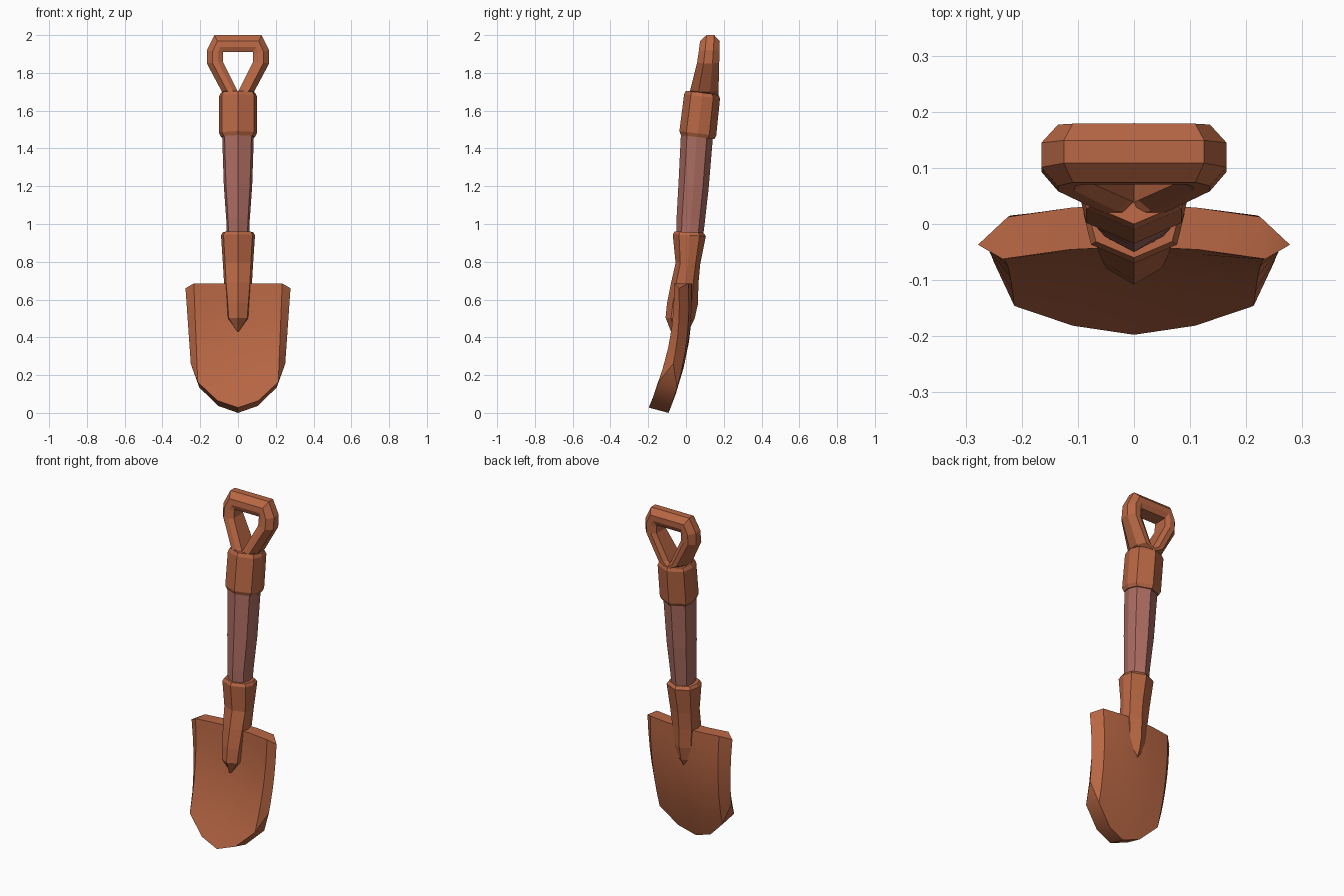
import bpy, bmesh

if "Cube" in bpy.data.objects:
    bpy.data.objects.remove(bpy.data.objects["Cube"])


def material(name, color):
    m = bpy.data.materials.new(name)
    m.diffuse_color = color
    m.use_nodes = True
    m.node_tree.nodes["Principled BSDF"].inputs["Base Color"].default_value = m.diffuse_color
    return m


METAL = material("rust_metal", (0.48, 0.135, 0.058, 1))
WOOD = material("red_wood", (0.41, 0.15, 0.12, 1))


def loft(name, rings, mat, closed=False, smooth=False):
    """Bridge rings of equal, even length; cap the ends unless closed."""
    bm = bmesh.new()
    vs = [[bm.verts.new(p) for p in r] for r in rings]
    n = len(vs[0])
    pairs = list(zip(vs, vs[1:])) + ([(vs[-1], vs[0])] if closed else [])
    for a, b in pairs:
        for i in range(n):
            j = (i + 1) % n
            bm.faces.new((a[i], a[j], b[j], b[i]))
    if not closed:
        for r in (vs[0], vs[-1]):
            for i in range(n // 2):
                quad = (r[i], r[i + 1], r[n - i - 1], r[(n - i) % n])
                bm.faces.new(list(dict.fromkeys(quad)))
    bmesh.ops.recalc_face_normals(bm, faces=bm.faces)
    me = bpy.data.meshes.new(name)
    bm.to_mesh(me)
    bm.free()
    me.materials.append(mat)
    ob = bpy.data.objects.new(name, me)
    bpy.context.collection.objects.link(ob)
    if smooth:
        bpy.ops.object.select_all(action='DESELECT')
        ob.select_set(True)
        bpy.context.view_layer.objects.active = ob
        bpy.ops.object.shade_smooth_by_angle(angle=0.5)
    return ob


OCTAGON = [(0, -1), (.85, -.62), (1, 0), (.85, .62),
           (0, 1), (-.85, .62), (-1, 0), (-.85, -.62)]


def tube(name, rings, mat, slope=0.12):
    """Eight-sided leaning tube; each ring is z, front y, back y, half width."""
    out = []
    for z, f, b, hx in rings:
        c, hy = (f + b) / 2, (b - f) / 2
        out.append([(x * hx, c + y * hy, z - slope * y * hy) for x, y in OCTAGON])
    return loft(name, out, mat)


# Shaft, upper collar and lower socket
tube("shaft", [(.90, -.05, .085, .058), (1.02, -.05, .10, .062),
               (1.2, -.04, .12, .075), (1.5, -.025, .145, .085)], WOOD)
tube("collar", [(1.46, -.027, .15, .09), (1.48, -.035, .16, .10),
                (1.675, -.01, .18, .10), (1.695, 0, .172, .09)], METAL)
tube("socket", [(.43, -.08, .01, .006), (.50, -.108, .045, .058),
                (.58, -.10, .063, .064), (.69, -.078, .066, .074),
                (.79, -.055, .075, .08), (.94, -.07, .105, .09),
                (.957, -.06, .092, .08)], METAL, 0.05)

# D-shaped grip: a section swept round the hole (inner x, z, outer x, z)
half = [(0, 1.91, 0, 2.0), (.08, 1.91, .125, 2.0), (.08, 1.90, .165, 1.92),
        (.08, 1.86, .165, 1.85), (.008, 1.715, .085, 1.70), (0, 1.70, 0, 1.66)]
stations = half + [(-a, b, -c, d) for a, b, c, d in half[-2:0:-1]]
section = [(0, -.75), (.3, -1), (.65, -1), (1, -.4),
           (1, .4), (.65, 1), (.3, 1), (0, .75)]
grip = []
for ix, iz, ox, oz in stations:
    ring = []
    for s, q in section:
        z = iz + (oz - iz) * s
        front = .02 + .25 * (z - 1.70) if z < 1.87 else .0625 + .12 * (z - 1.87)
        back = .172 + .025 * (z - 1.70)
        ring.append((ix + (ox - ix) * s, (front + back) / 2 + q * (back - front) / 2, z))
    grip.append(ring)
loft("grip", grip, METAL, closed=True)

# Blade: dished plate with bevelled rim and rounded bottom
bottom = {0: (0, .0), .4: (.105, .037), .8: (.205, .135), 1: (.25, .26)}
top = {0: (0, .685), .4: (.11, .685), .8: (.225, .685), 1: (.278, .66)}
cols = [-.8, -.4, 0, .4, .8]
loop = [(-1, .5)] + [(u, 0) for u in cols] + [(1, .5)] + [(u, 1) for u in cols[::-1]]
blade = []
for t in (0, .15, .35, .55, .75, .93, 1):
    ring = []
    for u, side in loop:
        (bx, bz), (tx, tz) = bottom[abs(u)], top[abs(u)]
        x = (bx + (tx - bx) * t) * (1 if u >= 0 else -1)
        z = bz + (tz - bz) * t
        lift = z / .685
        y = -.075 - .34 * max(0, .6 - z) ** 2          # forward sweep
        y += .035 * lift * (1 - u * u)                 # dish
        y += side * (.075 + .03 * (1 - lift))          # thickness
        if side == 0:
            z += .028 * (1 - t)
            x *= 1.04
        ring.append((x, y, z))
    blade.append(ring)
loft("blade", blade, METAL, smooth=True)
